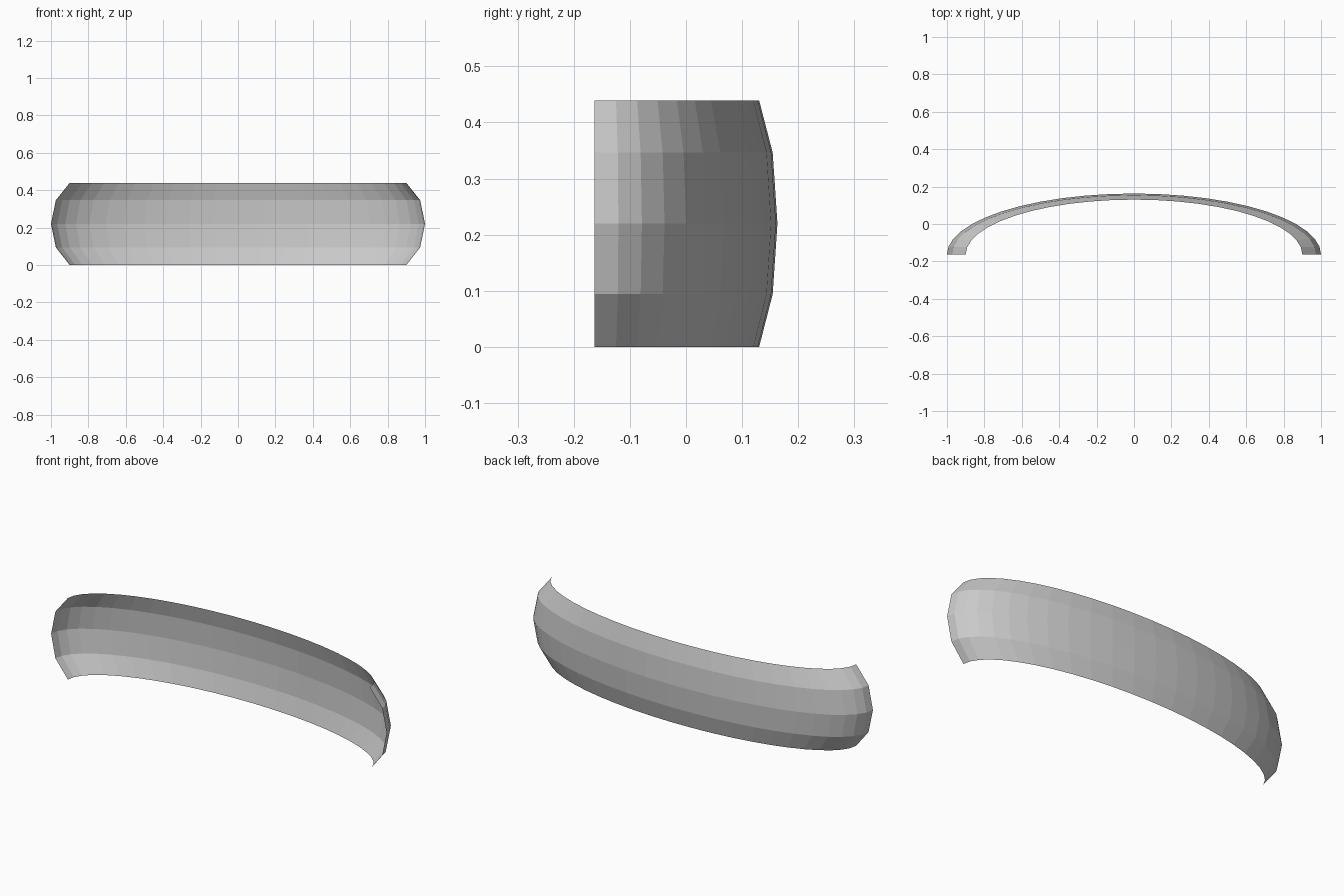
import bpy, bmesh, math
from mathutils import Matrix, Vector

if "Cube" in bpy.data.objects:
    bpy.data.objects.remove(bpy.data.objects["Cube"])

SEGMENTS = 24      # facets around the half turn
DEPTH = 0.326      # ellipse depth relative to its half width
# bulging cross-section: radius, height
PROFILE = [(0.9, 0), (0.974, 0.094), (1, 0.22), (0.974, 0.346), (0.9, 0.439)]

# Sweep the cross-section through a half turn, leaving an open thin sheet
bm = bmesh.new()
verts = [bm.verts.new((r, 0, z)) for r, z in PROFILE]
edges = [bm.edges.new(pair) for pair in zip(verts, verts[1:])]
bmesh.ops.spin(bm, geom=verts + edges, cent=(0, 0, 0), axis=(0, 0, 1),
               angle=math.pi, steps=SEGMENTS, use_duplicate=False)
bmesh.ops.remove_doubles(bm, verts=bm.verts, dist=1e-5)

# Flatten the half circle to a half ellipse and centre it front to back
bmesh.ops.transform(bm, verts=bm.verts, matrix=Matrix.Translation((0, -DEPTH / 2, 0))
                    @ Matrix.Scale(DEPTH, 4, Vector((0, 1, 0))))

# Face the surface outward
bm.normal_update()
bmesh.ops.reverse_faces(bm, faces=[
    f for f in bm.faces
    if f.normal.dot(f.calc_center_median() - Vector((0, -DEPTH / 2, 0.22))) < 0])

mesh = bpy.data.meshes.new("curved_band")
bm.to_mesh(mesh)
bm.free()
bpy.context.collection.objects.link(bpy.data.objects.new("curved_band", mesh))
